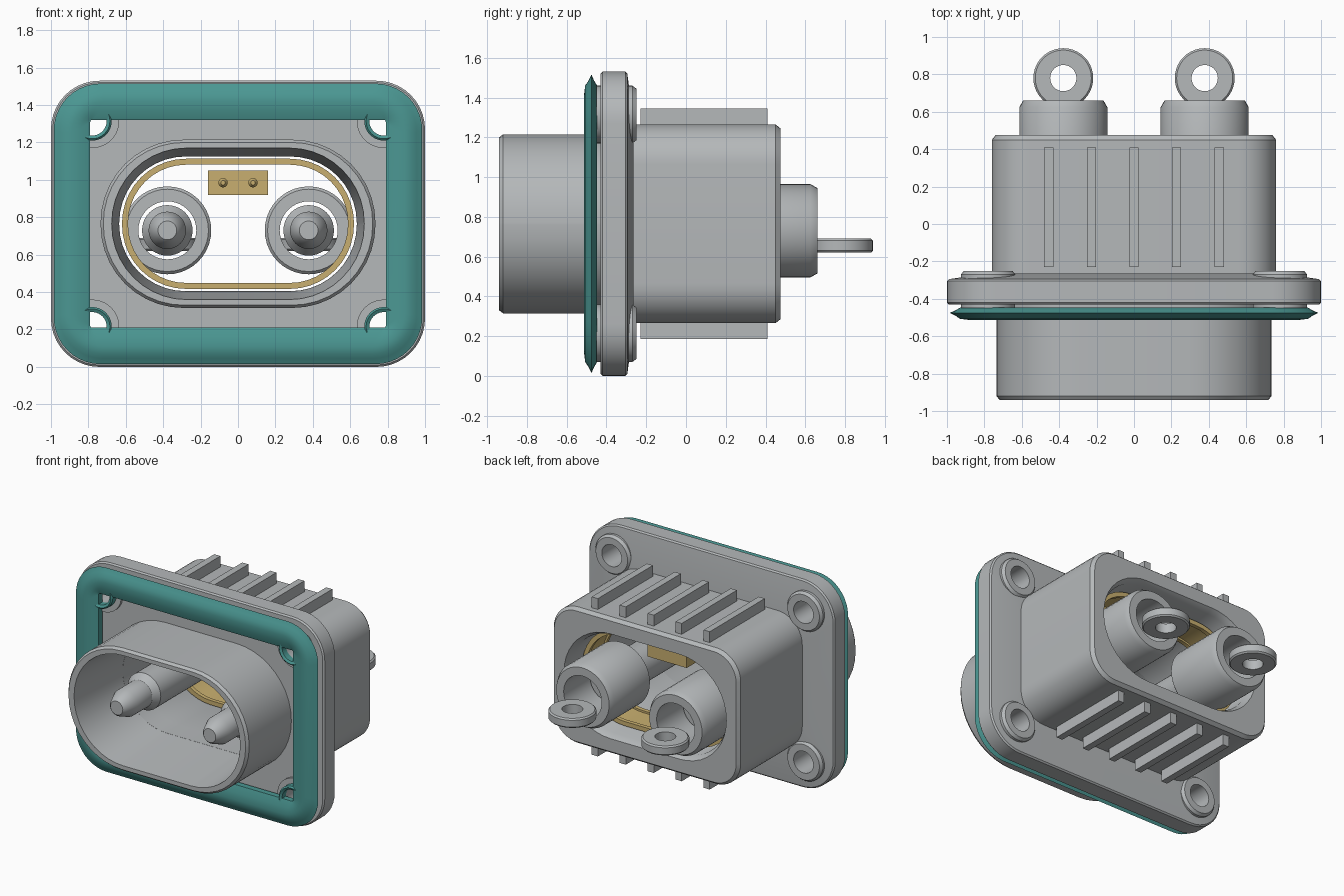
import bpy, bmesh, math
from mathutils import Matrix

if "Cube" in bpy.data.objects:
    bpy.data.objects.remove(bpy.data.objects["Cube"])

ZC = 0.765  # height of the connector axis


def material(name, rgb, metallic=0.0):
    m = bpy.data.materials.new(name)
    m.use_nodes = True
    m.diffuse_color = (*rgb, 1)
    b = m.node_tree.nodes["Principled BSDF"]
    b.inputs["Base Color"].default_value = (*rgb, 1)
    b.inputs["Roughness"].default_value = 0.5
    return m


GREY = material("grey housing", (0.46, 0.48, 0.49))
TEAL = material("teal rubber", (0.07, 0.31, 0.29))
GOLD = material("gold metal", (0.58, 0.43, 0.16))


def finish(name, bm, mat):
    bmesh.ops.recalc_face_normals(bm, faces=bm.faces)
    me = bpy.data.meshes.new(name)
    bm.to_mesh(me)
    bm.free()
    me.materials.append(mat)
    ob = bpy.data.objects.new(name, me)
    bpy.context.collection.objects.link(ob)
    smooth(ob)
    return ob


def smooth(ob):
    bpy.ops.object.select_all(action="DESELECT")
    ob.select_set(True)
    bpy.context.view_layer.objects.active = ob
    bpy.ops.object.shade_smooth_by_angle(angle=math.radians(32))


def outline(hx, hz, r, steps=10):
    """Rounded rectangle; a circle when r equals both half sizes."""
    pts = []
    for q, (sx, sz) in enumerate([(1, 1), (-1, 1), (-1, -1), (1, -1)]):
        for i in range(steps + 1):
            a = math.pi / 2 * (q + i / steps)
            pts.append((sx * (hx - r) + r * math.cos(a), sz * (hz - r) + r * math.sin(a)))
    return pts


def loft(name, sections, mat, cx=0, cz=ZC, ring=False, matrix=None):
    """Join outlines (y, half width, half height, radius) along y."""
    bm = bmesh.new()
    rows = [[bm.verts.new((cx + x, s[0], cz + z)) for x, z in outline(*s[1:])] for s in sections]
    pairs = list(zip(rows, rows[1:]))
    if ring:
        pairs.append((rows[-1], rows[0]))
    for a, b in pairs:
        for i in range(len(a)):
            j = (i + 1) % len(a)
            bm.faces.new((a[i], a[j], b[j], b[i]))
    if not ring:
        bm.faces.new(rows[0])
        bm.faces.new(rows[-1])
    bmesh.ops.remove_doubles(bm, verts=bm.verts, dist=0.0003)
    if matrix:
        bmesh.ops.transform(bm, matrix=matrix, verts=bm.verts)
    return finish(name, bm, mat)


def turned(name, profile, mat, cx, cz, ring=False, matrix=None):
    """Round part from (y, radius) pairs."""
    return loft(name, [(y, r, r, r) for y, r in profile], mat, cx, cz, ring, matrix)


def box(name, size, centre, mat):
    bm = bmesh.new()
    bmesh.ops.create_cube(bm, size=1, matrix=Matrix.Translation(centre) @ Matrix.Diagonal((*size, 1)))
    return finish(name, bm, mat)


# Front shroud with a tapering mouth
loft("front_shroud", [(-0.94, 0.72, 0.435, 0.43), (-0.92, 0.735, 0.45, 0.445),
                      (-0.42, 0.735, 0.45, 0.445), (-0.42, 0.635, 0.36, 0.355),
                      (-0.94, 0.675, 0.405, 0.4)], GREY, ring=True)

# Mounting plate, its back rising slightly towards the body
plate = loft("mounting_plate", [(-0.43, 0.99, 0.755, 0.25), (-0.42, 1.0, 0.765, 0.26),
                                (-0.305, 1.0, 0.765, 0.26), (-0.295, 0.99, 0.755, 0.25),
                                (-0.265, 0.79, 0.53, 0.21), (-0.265, 0.635, 0.36, 0.355),
                                (-0.43, 0.635, 0.36, 0.355)], GREY, ring=True)

# Rear body with a rounded opening
loft("rear_body", [(-0.28, 0.76, 0.5, 0.2), (0.45, 0.76, 0.5, 0.2), (0.475, 0.74, 0.48, 0.18),
                   (0.475, 0.66, 0.385, 0.38), (0.43, 0.635, 0.36, 0.355),
                   (-0.28, 0.635, 0.36, 0.355)], GREY, ring=True)

# Cooling ribs above and below the body
for i in range(5):
    for side, label in ((1, "top"), (-1, "bottom")):
        box(f"{label}_rib_{i + 1}", (0.05, 0.64, 0.1),
            (0.2275 * (i - 2), 0.09, ZC + side * 0.53), GREY)

# Sealing gasket with a thin outer lip
lip = [(-0.475, 0.985, 0.25), (-0.49, 0.955, 0.23), (-0.507, 0.93, 0.21), (-0.512, 0.89, 0.17),
       (-0.507, 0.84, 0.1), (-0.49, 0.79, 0.01), (-0.447, 0.79, 0.01), (-0.447, 0.93, 0.21),
       (-0.462, 0.955, 0.23)]
loft("gasket", [(y, h, h - 0.235, r) for y, h, r in lip], TEAL, ring=True)

# Screw holes, bosses and seal rings at the four corners
for sx, lr in ((1, "left"), (-1, "right")):
    for sz, tb in ((1, "top"), (-1, "bottom")):
        x, z = sx * 0.78, ZC + sz * 0.55
        cut = turned("hole_cutter", [(-0.6, 0.082), (-0.1, 0.082)], GREY, x, z)
        mod = plate.modifiers.new("hole", "BOOLEAN")
        mod.object = cut
        mod.solver = "EXACT"
        bpy.context.view_layer.objects.active = plate
        bpy.ops.object.modifier_apply(modifier=mod.name)
        bpy.data.objects.remove(cut)
        turned(f"{tb}_{lr}_boss", [(-0.45, 0.145), (-0.27, 0.145), (-0.25, 0.13),
                                   (-0.25, 0.08), (-0.45, 0.08)], GREY, x, z, True)
        turned(f"{tb}_{lr}_seal_ring", [(-0.49, 0.105), (-0.5, 0.095), (-0.49, 0.078),
                                        (-0.445, 0.078), (-0.445, 0.105)], TEAL, x, z, True)
smooth(plate)

# Gold contact band inside the body, with a raised bead at each end
band = [(0.08, 0.62), (0.32, 0.62), (0.32, 0.588), (0.29, 0.588), (0.29, 0.602),
        (0.11, 0.602), (0.11, 0.588), (0.08, 0.588)]
loft("contact_band", [(y, h, h - 0.272, h - 0.277) for y, h in band], GOLD, ring=True)

# Signal block with two small pins
box("signal_block", (0.32, 0.12, 0.13), (0, 0.16, 0.985), GOLD)
for x in (-0.08, 0.08):
    turned("signal_pin", [(-0.12, 0.012), (-0.1, 0.025), (0.12, 0.025)], GOLD, x, 0.985)

# Power pins, rear cups and solder eyes
for sx, lr in ((1, "left"), (-1, "right")):
    x, z = sx * 0.378, 0.73
    turned(f"{lr}_power_pin", [(-0.87, 0.05), (-0.855, 0.064), (-0.77, 0.1), (-0.6, 0.1),
                               (-0.55, 0.135), (0.38, 0.135)], GREY, x, z)
    turned(f"{lr}_cup", [(0.2, 0.22), (0.215, 0.235), (0.625, 0.235), (0.66, 0.215),
                         (0.66, 0.155), (0.2, 0.155)], GREY, x, z, True)
    stand = Matrix.Translation((x, 0.78, 0.655)) @ Matrix.Rotation(math.pi / 2, 4, "X")
    turned(f"{lr}_solder_eye", [(-0.035, 0.15), (-0.025, 0.16), (0.025, 0.16), (0.035, 0.15),
                                (0.035, 0.07), (-0.035, 0.07)], GREY, 0, 0, True, stand)
